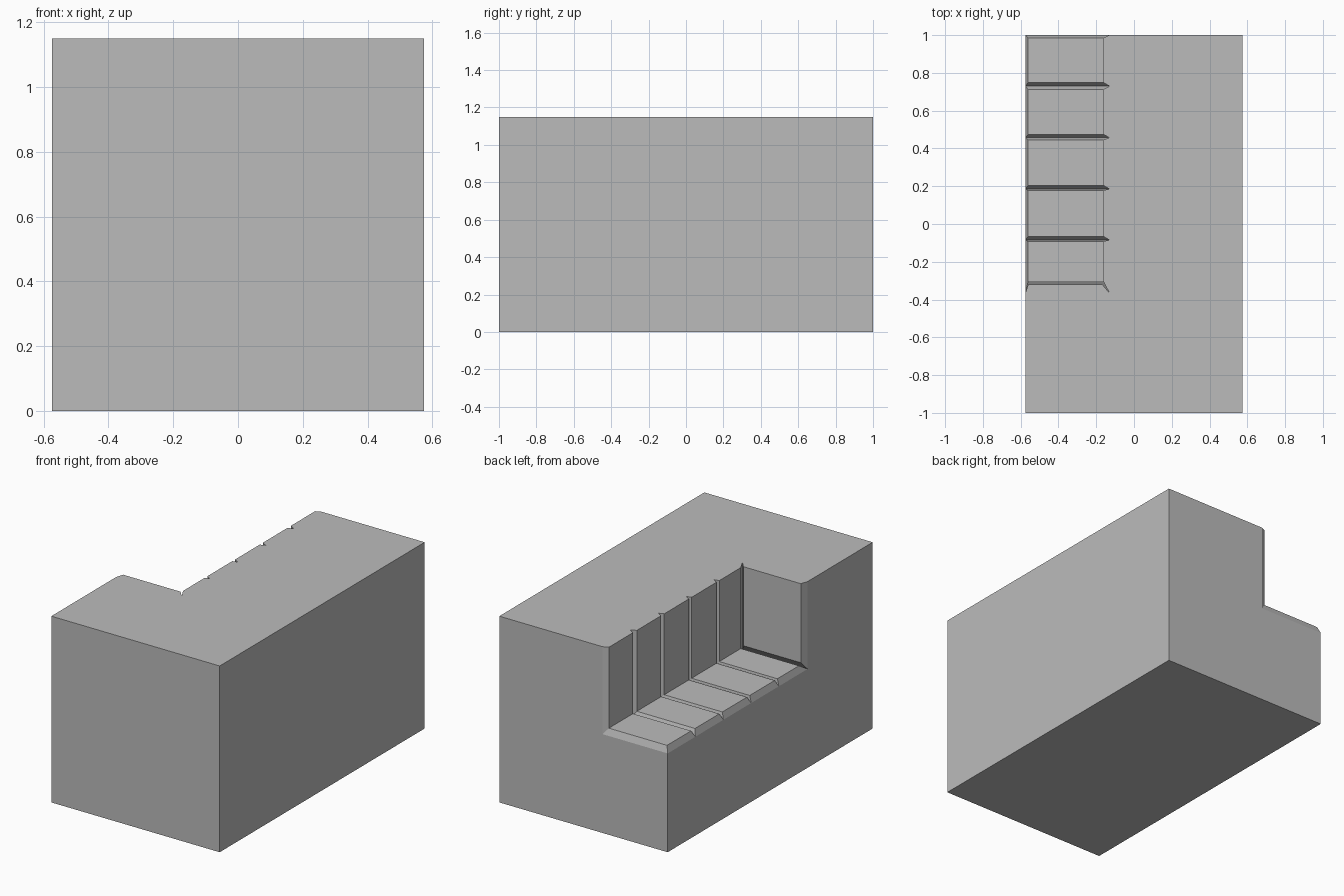
import bpy
import bmesh

cube = bpy.data.objects.get("Cube")
if cube:
    bpy.data.objects.remove(cube)

WIDTH, LENGTH, HEIGHT = 1.15, 2.0, 1.15
TOP = HEIGHT + 0.15

stone = bpy.data.materials.new("plain_grey")
stone.use_nodes = True
stone.diffuse_color = (0.5, 0.5, 0.5, 1)
stone.node_tree.nodes["Principled BSDF"].inputs["Base Color"].default_value = (0.5, 0.5, 0.5, 1)


def make_object(name, bm):
    bmesh.ops.recalc_face_normals(bm, faces=bm.faces)
    mesh = bpy.data.meshes.new(name)
    bm.to_mesh(mesh)
    bm.free()
    mesh.materials.append(stone)
    obj = bpy.data.objects.new(name, mesh)
    bpy.context.collection.objects.link(obj)
    return obj


# Main block
bm = bmesh.new()
bmesh.ops.create_cube(bm, size=1)
for v in bm.verts:
    v.co = (v.co.x * WIDTH, v.co.y * LENGTH, (v.co.z + 0.5) * HEIGHT)
block = make_object("stepped_block", bm)

# Recess cutter: L-shaped sections along y, flared where the grooves run
bm = bmesh.new()


def section(y, flare):
    edge = -0.56 - 0.015 * flare
    floor = 0.65 - 0.04 * flare
    wall = -0.163 + 0.033 * flare
    outline = [(-0.605, 0.53), (edge, floor), (wall, floor),
               (wall, TOP), (edge, TOP), (-0.605, TOP)]
    return [bm.verts.new((x, y, z)) for x, z in outline]


# Four V grooves between five panels: back edge, tip, front edge
grooves = [(0.75, 0.73, 0.712), (0.475, 0.457, 0.445),
           (0.205, 0.185, 0.178), (-0.065, -0.085, -0.092)]
rings = [section(1.015, 2), section(0.985, 0)]
for back, tip, front in grooves:
    rings += [section(back, 0), section(tip, 1), section(front, 0)]
rings += [section(-0.302, 0), section(-0.365, 1)]

bm.faces.new(rings[0])
for a, b in zip(rings, rings[1:]):
    for i in range(6):
        j = (i + 1) % 6
        bm.faces.new((a[i], a[j], b[j], b[i]))

# End wall standing forward of the corner groove
last = rings[-1]
end = [bm.verts.new((x, -0.32, z)) for x, z in
       ((-0.56, 0.662), (-0.168, 0.662), (-0.168, TOP), (-0.56, TOP))]
inner = last[1:5]
for i in range(4):
    j = (i + 1) % 4
    bm.faces.new((inner[i], inner[j], end[j], end[i]))
bm.faces.new(end)
bm.faces.new((last[0], last[1], last[4], last[5]))
cutter = make_object("recess_cutter", bm)
cutter.hide_render = True
cutter.hide_viewport = True
cutter.display_type = 'WIRE'

cut = block.modifiers.new("recess", 'BOOLEAN')
cut.operation = 'DIFFERENCE'
cut.solver = 'EXACT'
cut.object = cutter
